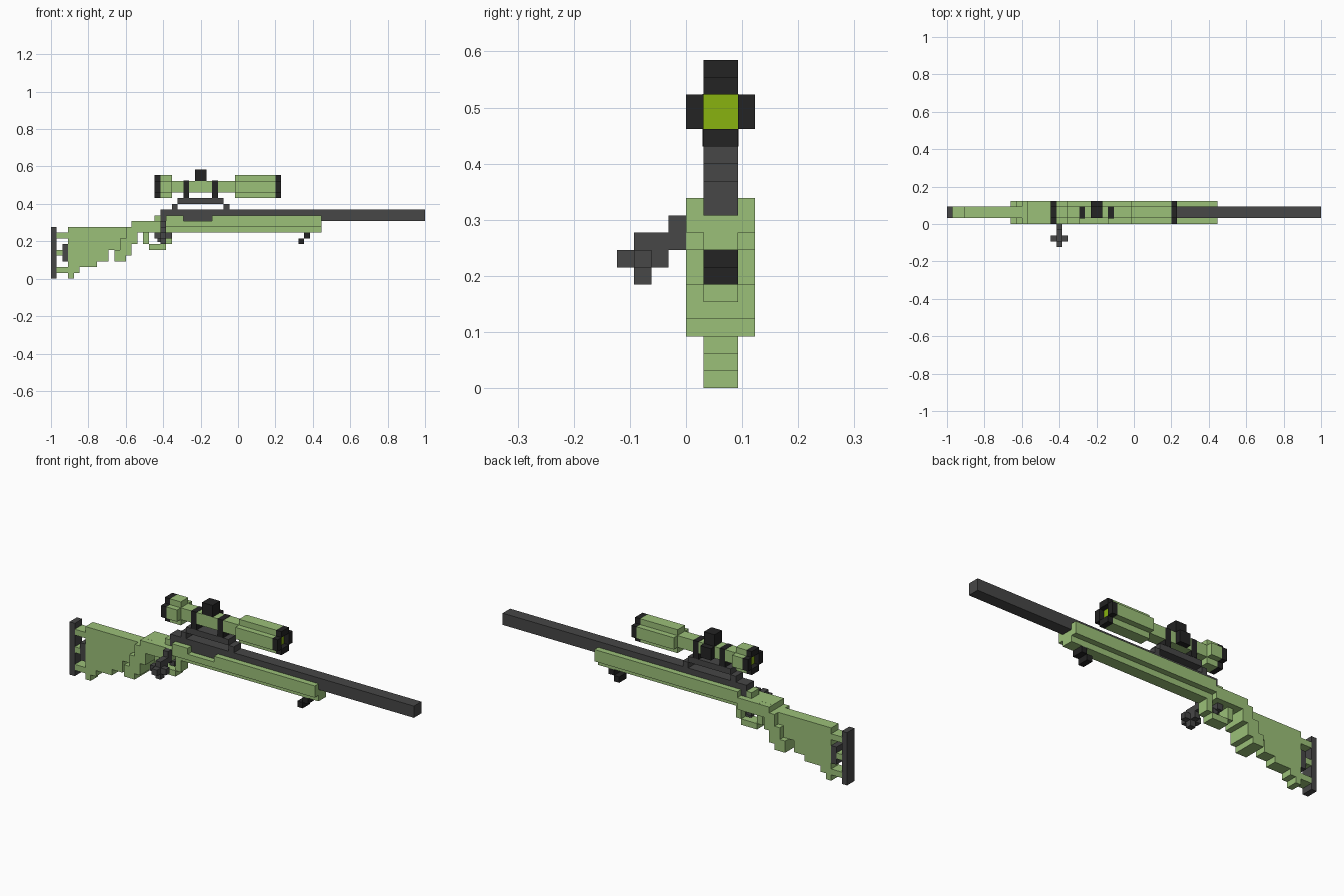
import bpy, bmesh
from mathutils import Vector

cube = bpy.data.objects.get("Cube")
if cube:
    bpy.data.objects.remove(cube, do_unlink=True)

U = 2 / 65  # size of one block


def material(name, rgb):
    m = bpy.data.materials.new(name)
    m.use_nodes = True
    col = (*rgb, 1)
    m.diffuse_color = col
    bsdf = m.node_tree.nodes["Principled BSDF"]
    bsdf.inputs["Base Color"].default_value = col
    bsdf.inputs["Roughness"].default_value = 0.8
    return m


GREEN = material("olive green", (0.33, 0.53, 0.19))
GREY = material("gunmetal grey", (0.063, 0.063, 0.063))
BLACK = material("black", (0.017, 0.017, 0.017))
LENS = material("lens yellow green", (0.25, 0.45, 0.005))


def part(name, mat, *boxes):
    """One object from boxes (x0, x1, y0, y1, z0, z1) in block units."""
    bm = bmesh.new()
    for x0, x1, y0, y1, z0, z1 in boxes:
        lo, hi = Vector((x0, y0, z0)), Vector((x1, y1, z1))
        for v in bmesh.ops.create_cube(bm, size=1)["verts"]:
            p = (lo + hi) / 2 + v.co * (hi - lo)
            v.co = (p.x * U - 1, p.y * U, p.z * U)
    me = bpy.data.meshes.new(name)
    bm.to_mesh(me)
    bm.free()
    me.materials.append(mat)
    ob = bpy.data.objects.new(name, me)
    bpy.context.collection.objects.link(ob)
    return ob


def core(*spans):
    """Narrow centre boxes from (x0, x1, z0, z1)."""
    return [(a, b, 1, 3, c, d) for a, b, c, d in spans]


def wide(*spans):
    """Full-width boxes from (x0, x1, z0, z1)."""
    return [(a, b, 0, 4, c, d) for a, b, c, d in spans]


def plus(x0, x1):
    """Plus-shaped section of the scope."""
    return [(x0, x1, 1, 3, 14, 18), (x0, x1, 0, 4, 15, 17)]


def hollow_plus(x0, x1):
    """Plus-shaped rim around an open lens."""
    return [(x0, x1, 1, 3, 14, 15), (x0, x1, 1, 3, 17, 18),
            (x0, x1, 0, 1, 15, 17), (x0, x1, 3, 4, 15, 17)]


# Butt: plate, spacer rods and adjuster
part("butt_plate", GREY, *core((0, 1, 0, 9)))
part("butt_rods", GREEN, *core((1, 3, 7, 8), (1, 2, 4, 5), (1, 3, 1, 2)))
part("butt_adjuster", GREY, *core((2, 3, 3, 6)))

# Stock with stepped underside
part("stock", GREEN, *core((3, 4, 0, 9), (4, 5, 1, 9), (5, 8, 2, 9),
                           (8, 10, 3, 9), (10, 12, 5, 9), (12, 14, 6, 9)))

# Grip and wrist climbing in steps to the receiver
part("grip", GREEN, *wide((11, 13, 3, 5), (12, 14, 4, 7), (13, 15, 6, 9)))
part("wrist", GREEN, *wide((14, 16, 8, 9.99), (16, 20, 8, 10)),
     *core((14, 18, 8, 10), (18, 19, 8, 11)))

# Trigger and guard
part("trigger_guard", GREEN, *core((16, 17, 6, 8), (17, 20, 5, 6), (20, 21, 6, 8)))
part("trigger", GREY, *core((18, 19, 7, 8)), (18.5, 19.5, 1.5, 2.5, 6.4, 7.2))

# Forearm: narrow keel and side rails, with an ejection port on the right
part("forearm_keel", GREEN, *core((20, 47, 8, 10)))
part("forearm_left_rail", GREEN, (20, 47, 3, 4, 9, 11))
part("forearm_right_rail", GREEN, (20, 47, 0, 1, 9, 10),
     (20, 23, 0, 1, 10, 11), (28, 47, 0, 1, 10, 11))

# Barrel and receiver
part("barrel", GREY, *core((19, 65, 10, 12)))

# Bolt arm and its cross-shaped knob
part("bolt_arm", GREY, (19, 20, -1, 0, 8, 10), (19, 20, -2, -1, 8, 9))
part("bolt_knob", GREY, (18, 21, -3, -2, 7, 8), (19, 20, -4, -1, 7, 8),
     (19, 20, -3, -2, 6, 9))

# Front sling stud
part("sling_stud", BLACK, *core((43, 44, 6, 7), (44, 45, 7, 8)))

# Scope mount
part("scope_mount", GREY, *core((22, 30, 13, 14), (21, 22, 12, 13), (30, 31, 12, 13)))
for name, x in (("rear_ring", 23), ("front_ring", 28)):
    part(name, BLACK, (x, x + 1, 0.95, 3.05, 14, 17.05))

# Scope body
part("scope_tube", GREEN, *core((21, 32, 15, 17)))
part("scope_eyepiece", GREEN, *plus(19, 21))
part("scope_objective", GREEN, *plus(32, 39))
part("eyepiece_rim", BLACK, *hollow_plus(18, 19))
part("objective_rim", BLACK, *hollow_plus(39, 40))
part("rear_lens", LENS, (18.9, 19, 1, 3, 15, 17))
part("front_lens", LENS, (39, 39.1, 1, 3, 15, 17))

# Adjustment turrets on top and on the left
part("top_turret", BLACK, *core((25, 27, 17, 19)))
part("left_turret", BLACK, (25, 27, 3, 4, 15, 17))
